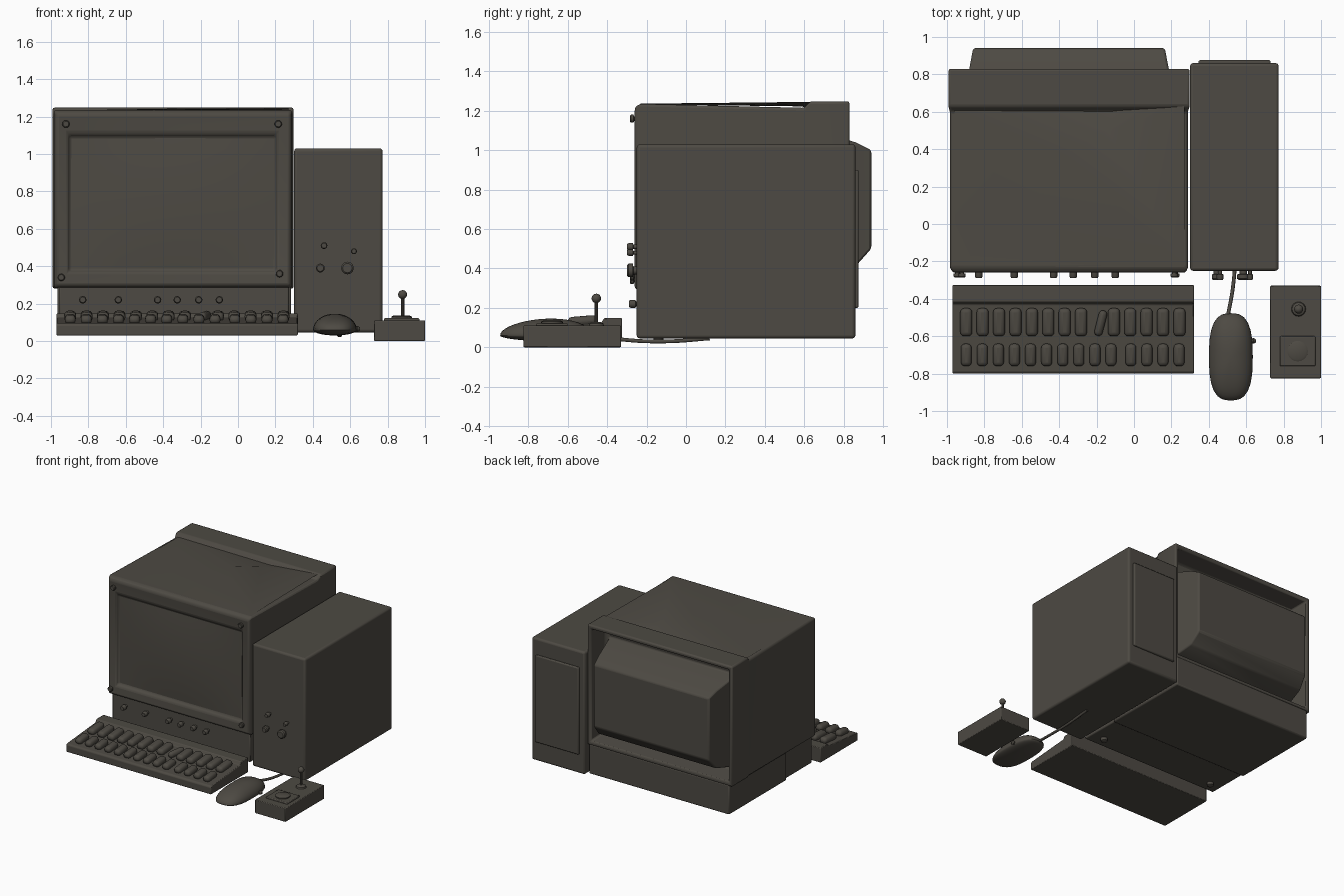
import bpy, bmesh, math
from mathutils import Vector

cube = bpy.data.objects.get("Cube")
if cube:
    bpy.data.objects.remove(cube, do_unlink=True)

mat = bpy.data.materials.new("dark warm grey")
mat.use_nodes = True
grey = (0.075, 0.068, 0.056, 1)
mat.diffuse_color = grey
bsdf = mat.node_tree.nodes["Principled BSDF"]
bsdf.inputs["Base Color"].default_value = grey
bsdf.inputs["Roughness"].default_value = 0.8


def finish(name, bm, bevel=0.0, segments=2, recalc=True):
    if recalc:
        bmesh.ops.recalc_face_normals(bm, faces=bm.faces)
    mesh = bpy.data.meshes.new(name)
    bm.to_mesh(mesh)
    bm.free()
    ob = bpy.data.objects.new(name, mesh)
    bpy.context.collection.objects.link(ob)
    mesh.materials.append(mat)
    if bevel:
        mod = ob.modifiers.new("Rounded edges", "BEVEL")
        mod.width, mod.segments, mod.limit_method = bevel, segments, "ANGLE"
    bpy.ops.object.select_all(action="DESELECT")
    ob.select_set(True)
    bpy.context.view_layer.objects.active = ob
    bpy.ops.object.shade_smooth_by_angle(angle=math.radians(35))
    return ob


def box(name, x, y, z, bevel=0.0, segments=2):
    """Box from (min, max) pairs on each axis."""
    bm = bmesh.new()
    bmesh.ops.create_cube(bm, size=1)
    for v in bm.verts:
        v.co = [lo + (hi - lo) * (c + 0.5) for (lo, hi), c in zip((x, y, z), v.co)]
    return finish(name, bm, bevel, segments)


def lathe(name, profile, at, axis, sides=16):
    """Spin (radius, height) points round an axis from a base point."""
    bm = bmesh.new()
    turn = Vector((0, 0, 1)).rotation_difference(Vector(axis))
    rings = []
    for r, h in profile:
        rings.append([bm.verts.new(Vector(at) + turn @ Vector(
            (r * math.cos(a * math.tau / sides), r * math.sin(a * math.tau / sides), h)))
            for a in range(sides)])
    for a, b in zip(rings, rings[1:]):
        for i in range(sides):
            j = (i + 1) % sides
            bm.faces.new((a[i], a[j], b[j], b[i]))
    bm.faces.new(rings[0])
    bm.faces.new(rings[-1])
    return finish(name, bm)


def loft(name, rings, bevel):
    """Skin rectangles (x0, x1, z0, z1, y) placed one after another along y."""
    bm = bmesh.new()
    loops = [[bm.verts.new(p) for p in ((a, y, c), (b, y, c), (b, y, d), (a, y, d))]
             for a, b, c, d, y in rings]
    for p, q in zip(loops, loops[1:]):
        for i in range(4):
            j = (i + 1) % 4
            bm.faces.new((p[i], p[j], q[j], q[i]))
    bm.faces.new(loops[0])
    bm.faces.new(loops[-1])
    return finish(name, bm, bevel)


def knob(name, x, z, r, y, length):
    return lathe(name, [(r * .6, 0), (r * .6, length * .4), (r, length * .45),
                        (r, length * .85), (r * .75, length)], (x, y, z), (0, -1, 0), 12)


# Monitor: screen recess, bezel, shell, rear lip, hollow back and tube housing
loft("monitor_shell", [
    (-.90, .20, .38, 1.09, -.225), (-.91, .21, .365, 1.11, -.25),
    (-.965, .275, .30, 1.215, -.262), (-.985, .288, .285, 1.235, -.235),
    (-.985, .288, .285, 1.215, .60), (-.992, .298, .28, 1.248, .63),
    (-.992, .298, .28, 1.248, .83), (-.96, .266, .315, 1.215, .83),
    (-.94, .246, .335, 1.195, .68), (-.91, .22, .36, 1.10, .66),
    (-.875, .18, .41, 1.04, .86), (-.86, .165, .50, 1.00, .94)], .012)

# Gently bulging screen glass
bm = bmesh.new()
bmesh.ops.create_grid(bm, x_segments=12, y_segments=12, size=1)
for v in bm.verts:
    u, w = v.co.x, v.co.y
    v.co = (-.35 + .55 * u, -.226 - .018 * (1 - u * u) * (1 - w * w), .735 + .355 * w)
finish("screen_glass", bm, recalc=False)

# Creased top panel: raised front portion, lower rear portion
bm = bmesh.new()
crease = [bm.verts.new(p) for p in ((-.96, -.23, 1.232), (-.6, .03, 1.238),
          (-.36, .37, 1.242), (-.14, .5, 1.243), (.27, .63, 1.245))]
corner = bm.verts.new((.27, -.23, 1.236))
rear = bm.verts.new((-.96, .62, 1.222))
low = bm.verts.new((-.1, .62, 1.218))
for a, b in zip(crease, crease[1:]):
    bm.faces.new((a, corner, b))
for a, b in zip(crease[:2], crease[1:3]):
    bm.faces.new((a, b, rear))
bm.faces.new((crease[2], low, rear))
for a, b in zip(crease[2:], crease[3:]):
    bm.faces.new((a, b, low))
finish("creased_top_panel", bm, recalc=False)

# Bezel screws
for x, z in ((-.92, 1.16), (.215, 1.16), (-.945, .34), (.222, .36)):
    knob("bezel_screw", x, z, .02, -.25, .035)

# Monitor base with its control knobs and feet
box("base_rear", (-.965, .283), (.10, .83), (.05, .29), .01)
box("base_front", (-.955, .272), (-.235, .12), (.06, .30), .008)
for x in (-.83, -.64, -.43, -.325, -.21, -.10):
    knob("control_knob", x, .22, .02, -.23, .06)
for x in (-.85, .17):
    lathe("base_foot", [(.025, 0), (.025, .025), (.015, .03)], (x, -.14, .062), (0, 0, -1), 12)

# Tower case with rear panel and front controls
box("tower_case", (.30, .773), (-.25, .86), (.045, 1.03), .016, 3)
box("tower_rear_panel", (.345, .73), (.85, .876), (.20, .90), .008)
for x, z, r in ((.46, .51, .018), (.62, .48, .016), (.44, .39, .024), (.585, .39, .034)):
    knob("tower_knob", x, z, r, -.245, .055)

# Keyboard: wedge body with a raised rear step
bm = bmesh.new()
side = [(-.80, .03), (-.80, .085), (-.79, .095), (-.43, .125), (-.415, .148), (-.325, .148), (-.325, .03)]
face = bm.faces.new([bm.verts.new((-.97, y, z)) for y, z in side])
out = bmesh.ops.extrude_face_region(bm, geom=[face])
moved = [g for g in out["geom"] if isinstance(g, bmesh.types.BMVert)]
bmesh.ops.translate(bm, verts=moved, vec=(1.29, 0, 0))
finish("keyboard_body", bm, .005)


def key(x, y, width, length, z, spin=0):
    ob = box("key", (-width / 2, width / 2), (-length / 2, length / 2), (-.025, .025), .022, 3)
    ob.location = (x, y, z)
    ob.rotation_euler = (.08, 0, spin)


for i in range(14):
    if i != 8:
        key(-.897 + i * .0877, -.525, .064, .15, .133)
key(-.178, -.53, .045, .14, .133, -.25)
for i in range(14):
    key(-.897 + i * .086 + (.02 if i > 9 else 0), -.70, .058, .12, .117)

# Mouse: rounded body with a flat underside and a side button
bm = bmesh.new()
bmesh.ops.create_uvsphere(bm, u_segments=32, v_segments=20, radius=1)
for v in bm.verts:
    u, w, h = v.co
    flat = math.hypot(u, w)
    square = flat / max((abs(u) ** 2.8 + abs(w) ** 2.8) ** (1 / 2.8), 1e-6) if flat > 1e-4 else 1
    top = .085 if h > 0 else .03
    v.co = (.518 + .117 * u * square, -.71 + .233 * w * square,
            .06 + top * h * (1 + .12 * w))
finish("mouse_body", bm)
lathe("mouse_button", [(.012, 0), (.016, .02), (.008, .032)], (.62, -.625, .065), (1, 0, 0), 10)

# Cable running from the mouse under the tower
curve = bpy.data.curves.new("mouse_cable", "CURVE")
curve.dimensions = "3D"
curve.bevel_depth, curve.bevel_resolution = .01, 3
curve.use_fill_caps = True
spline = curve.splines.new("BEZIER")
path = [(.50, -.50, .07), (.53, -.33, .04), (.545, -.1, .03), (.55, .12, .045)]
spline.bezier_points.add(len(path) - 1)
for point, co in zip(spline.bezier_points, path):
    point.co = co
    point.handle_left_type = point.handle_right_type = "AUTO"
cable = bpy.data.objects.new("mouse_cable", curve)
bpy.context.collection.objects.link(cable)
curve.materials.append(mat)

# Joystick: box, stick with ball, and a button on a raised plate
box("joystick_box", (.728, 1.0), (-.825, -.33), (0, .11), .005)
box("button_plate", (.78, .97), (-.76, -.60), (.10, .122), .006)
lathe("round_button", [(.055, 0), (.055, .015), (.045, .02)], (.875, -.68, .115), (0, 0, 1), 20)
lathe("stick_collar", [(.04, 0), (.035, .014), (.02, .022)], (.88, -.455, .107), (0, 0, 1))
lathe("joystick_rod", [(.009, 0), (.009, .14)], (.88, -.455, .11), (0, 0, 1), 10)
bm = bmesh.new()
bmesh.ops.create_uvsphere(bm, u_segments=16, v_segments=10, radius=.024)
bmesh.ops.translate(bm, verts=bm.verts, vec=(.88, -.455, .248))
finish("joystick_ball", bm)
